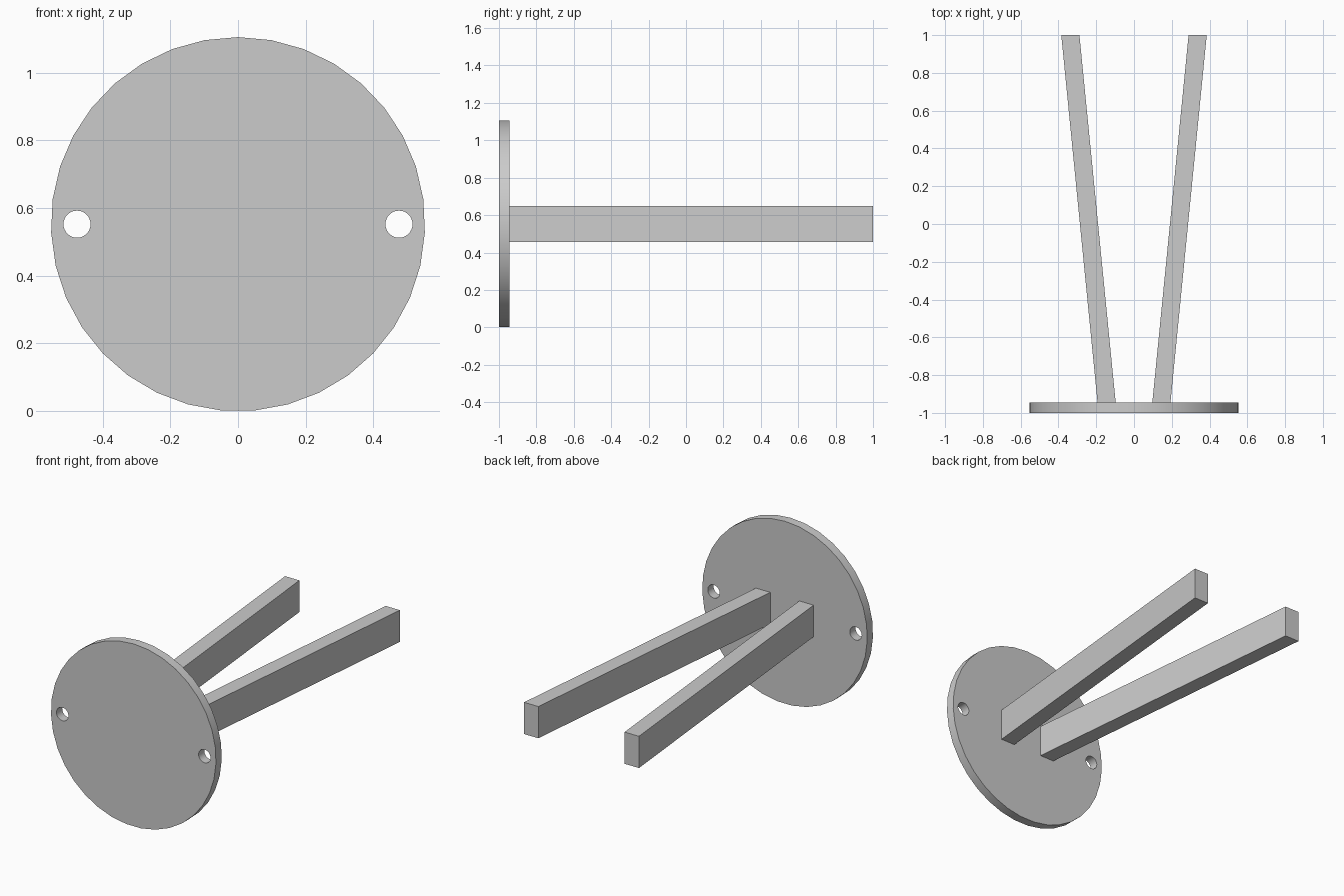
import bpy, bmesh, math

if "Cube" in bpy.data.objects:
    bpy.data.objects.remove(bpy.data.objects["Cube"], do_unlink=True)

MID_Z = 0.552
RADIUS = 0.553
FRONT, PLATE_BACK, BAR_END = -1.0, -0.945, 1.0

grey = bpy.data.materials.new("plain grey")
grey.use_nodes = True
grey.diffuse_color = (0.6, 0.6, 0.6, 1)
grey.node_tree.nodes["Principled BSDF"].inputs["Base Color"].default_value = (0.6, 0.6, 0.6, 1)


def prism(name, front_ring, back_ring):
    """Closed solid between two matching rings of points."""
    bm = bmesh.new()
    a = [bm.verts.new(p) for p in front_ring]
    b = [bm.verts.new(p) for p in back_ring]
    bm.faces.new(a)
    bm.faces.new(b[::-1])
    for i in range(len(a)):
        j = (i + 1) % len(a)
        bm.faces.new((a[i], b[i], b[j], a[j]))
    bmesh.ops.recalc_face_normals(bm, faces=bm.faces)
    mesh = bpy.data.meshes.new(name)
    bm.to_mesh(mesh)
    bm.free()
    mesh.materials.append(grey)
    obj = bpy.data.objects.new(name, mesh)
    bpy.context.collection.objects.link(obj)
    return obj


def circle(x, y, radius, sides):
    """Ring facing the front, first point at the top."""
    turns = [math.tau * i / sides for i in range(sides)]
    return [(x + radius * math.sin(t), y, MID_Z + radius * math.cos(t)) for t in turns]


def rectangle(x, y, width, height):
    w, h = width / 2, height / 2
    return [(x + sx * w, y, MID_Z + sz * h) for sx, sz in ((-1, -1), (1, -1), (1, 1), (-1, 1))]


# Round plate
plate = prism("round_plate", circle(0, FRONT, RADIUS, 35), circle(0, PLATE_BACK, RADIUS, 35))
bpy.context.view_layer.objects.active = plate

# Screw holes through the plate
for side in (-1, 1):
    x = side * 0.476
    cutter = prism("hole_cutter", circle(x, FRONT - 0.1, 0.04, 32), circle(x, PLATE_BACK + 0.1, 0.04, 32))
    cutter.hide_render = True
    cut = plate.modifiers.new("hole", "BOOLEAN")
    cut.operation = "DIFFERENCE"
    cut.solver = "EXACT"
    cut.object = cutter
    bpy.ops.object.modifier_apply(modifier=cut.name)
    bpy.data.objects.remove(cutter, do_unlink=True)

bpy.ops.object.select_all(action="DESELECT")
plate.select_set(True)
bpy.ops.object.shade_smooth_by_angle(angle=math.radians(30))

# Two bars that spread apart towards the back
for name, side in (("right_bar", -1), ("left_bar", 1)):
    prism(name,
          rectangle(side * 0.145, PLATE_BACK, 0.096, 0.192),
          rectangle(side * 0.337, BAR_END, 0.096, 0.192))
